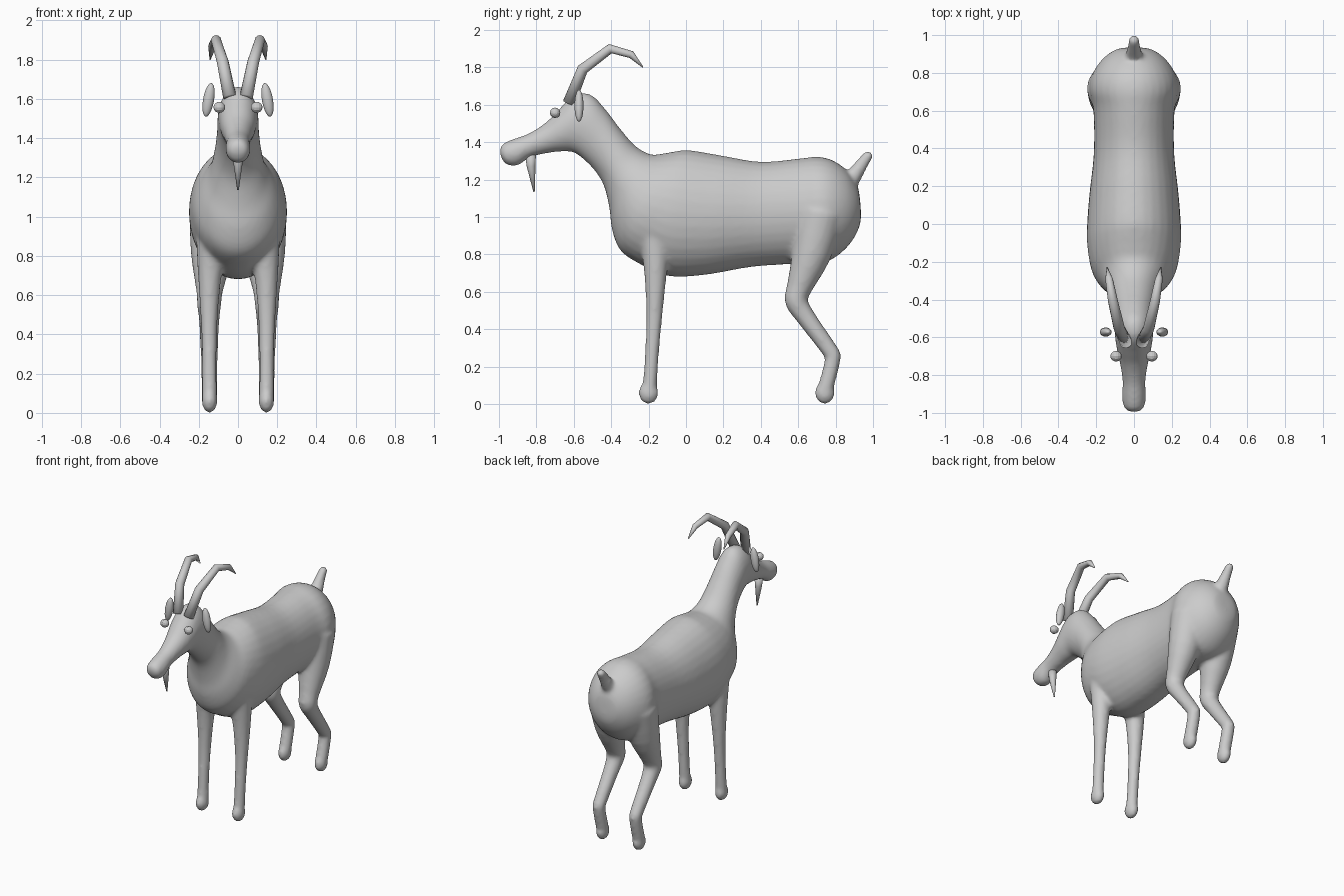
import bpy, bmesh, math
from mathutils import Vector, Matrix

if "Cube" in bpy.data.objects:
    bpy.data.objects.remove(bpy.data.objects["Cube"])

grey = bpy.data.materials.new("pale_grey")
grey.diffuse_color = (0.6, 0.6, 0.6, 1)
grey.use_nodes = True
grey.node_tree.nodes["Principled BSDF"].inputs["Base Color"].default_value = grey.diffuse_color


def add_rings(bm, rings):
    """Skin a list of point rings and cap both ends."""
    rows = [[bm.verts.new(p) for p in ring] for ring in rings]
    n = len(rows[0])
    for a, b in zip(rows, rows[1:]):
        for i in range(n):
            bm.faces.new((a[i], a[(i + 1) % n], b[(i + 1) % n], b[i]))
    bm.faces.new(rows[0])
    bm.faces.new(rows[-1])


def spline(rows, steps):
    """Catmull-Rom interpolation of number rows."""
    out = []
    for i in range(len(rows) - 1):
        p = [rows[max(0, min(len(rows) - 1, i + k))] for k in (-1, 0, 1, 2)]
        for s in range(steps):
            t = s / steps
            out.append([0.5 * (2 * b + (c - a) * t + (2 * a - 5 * b + 4 * c - d) * t * t
                               + (3 * b - a - 3 * c + d) * t ** 3) for a, b, c, d in zip(*p)])
    return out + [list(rows[-1])]


def add_tube(bm, path, sides=16, steps=1):
    """Round tube through (x, y, z, radius) rows."""
    rows = spline(path, steps)
    pts = [Vector(r[:3]) for r in rows]
    rings = []
    for i, (p, row) in enumerate(zip(pts, rows)):
        d = (pts[min(i + 1, len(pts) - 1)] - pts[max(i - 1, 0)]).normalized()
        u = Vector((1, 0, 0))
        u = (u - d * u.dot(d)).normalized()
        v = d.cross(u)
        rings.append([p + row[3] * (u * math.cos(a) + v * math.sin(a))
                      for a in (2 * math.pi * k / sides for k in range(sides))])
    add_rings(bm, rings)


def add_ball(bm, centre, radii, tilt=0, segs=20, rows=12):
    m = (Matrix.Translation(centre) @ Matrix.Rotation(tilt, 4, 'Y')
         @ Matrix.Diagonal((*radii, 1)))
    bmesh.ops.create_uvsphere(bm, u_segments=segs, v_segments=rows, radius=1, matrix=m)


def finish(bm, name, smooth=True):
    bmesh.ops.recalc_face_normals(bm, faces=bm.faces)
    me = bpy.data.meshes.new(name)
    bm.to_mesh(me)
    bm.free()
    me.materials.append(grey)
    ob = bpy.data.objects.new(name, me)
    bpy.context.collection.objects.link(ob)
    for f in me.polygons:
        f.use_smooth = smooth
    return ob


def mirrored(path, s):
    return [(s * x, y, z, r) for x, y, z, r in path]


# Body sections from nose to rump: top y, top z, bottom y, bottom z, half width
sections = [
    (-.997, 1.365, -.99, 1.32, .03), (-.975, 1.395, -.96, 1.28, .055),
    (-.92, 1.418, -.90, 1.275, .064), (-.84, 1.447, -.83, 1.32, .06),
    (-.75, 1.505, -.73, 1.343, .074), (-.68, 1.575, -.66, 1.35, .09),
    (-.60, 1.652, -.60, 1.345, .10), (-.51, 1.655, -.55, 1.31, .105),
    (-.43, 1.575, -.49, 1.25, .108), (-.35, 1.47, -.44, 1.17, .12),
    (-.27, 1.38, -.41, 1.05, .145), (-.19, 1.335, -.395, .93, .19),
    (-.12, 1.34, -.35, .82, .225), (-.05, 1.352, -.25, .75, .243),
    (.02, 1.357, -.1, .685, .25), (.2, 1.327, .1, .69, .237),
    (.4, 1.295, .35, .733, .213), (.6, 1.312, .6, .75, .215),
    (.7, 1.322, .72, .755, .237), (.78, 1.305, .8, .785, .222),
    (.86, 1.25, .88, .86, .17), (.915, 1.17, .928, .95, .10),
    (.93, 1.1, .936, 1.02, .04)]
bm = bmesh.new()
rings = []
for yt, zt, yb, zb, w in spline(sections, 4):
    top, low = Vector((0, yt, zt)), Vector((0, yb, zb))
    mid, half = (top + low) / 2, (top - low) / 2
    rings.append([mid + half * math.cos(a) + Vector((w * math.sin(a), 0, 0))
                  for a in (2 * math.pi * k / 32 for k in range(32))])
add_rings(bm, rings)

# Legs and feet
front_leg = [(.12, -.17, 1.0, .10), (.142, -.163, .74, .065), (.147, -.168, .5, .045),
             (.146, -.18, .3, .038), (.145, -.195, .08, .038)]
hind_leg = [(.12, .72, 1.02, .13), (.135, .67, .80, .105), (.145, .605, .62, .068),
            (.147, .59, .55, .062), (.147, .64, .465, .052), (.146, .77, .285, .044),
            (.146, .785, .24, .042), (.145, .745, .08, .042)]
for s in (1, -1):
    add_tube(bm, mirrored(front_leg, s), 20, 4)
    add_tube(bm, mirrored(hind_leg, s), 20, 3)
    for y in (-.2, .742):
        add_ball(bm, (s * .145, y, .06), (.04, .054, .061))

# Tail
add_tube(bm, [(0, .85, 1.16, .06), (0, .90, 1.225, .044), (0, .945, 1.29, .033),
              (0, .972, 1.327, .029)], 16, 3)
add_ball(bm, (0, .972, 1.325), (.029, .029, .029))
body = finish(bm, "body")
remesh = body.modifiers.new("merge", 'REMESH')
remesh.mode = 'VOXEL'
remesh.voxel_size = .012
remesh.use_smooth_shade = True
smooth = body.modifiers.new("soften", 'SMOOTH')
smooth.factor = .5
smooth.iterations = 10

# Beard
bm = bmesh.new()
add_tube(bm, [(0, -.832, 1.34, .03), (0, -.828, 1.27, .023), (0, -.812, 1.135, .004)])
finish(bm, "beard")

# Horns, ears and eyes
horn = [(.042, -.625, 1.61, .034), (.078, -.553, 1.79, .03), (.112, -.405, 1.90, .026),
        (.132, -.292, 1.868, .02), (.142, -.23, 1.80, .003)]
for s, side in ((1, "right"), (-1, "left")):
    bm = bmesh.new()
    add_tube(bm, mirrored(horn, s), 12)
    finish(bm, "horn_" + side)
    bm = bmesh.new()
    add_ball(bm, (s * .15, -.572, 1.595), (.028, .024, .087), -s * .17)
    finish(bm, "ear_" + side)
    bm = bmesh.new()
    add_ball(bm, (s * .095, -.70, 1.557), (.028, .028, .03), math.pi / 2, 12, 8)
    finish(bm, "eye_" + side, False)
